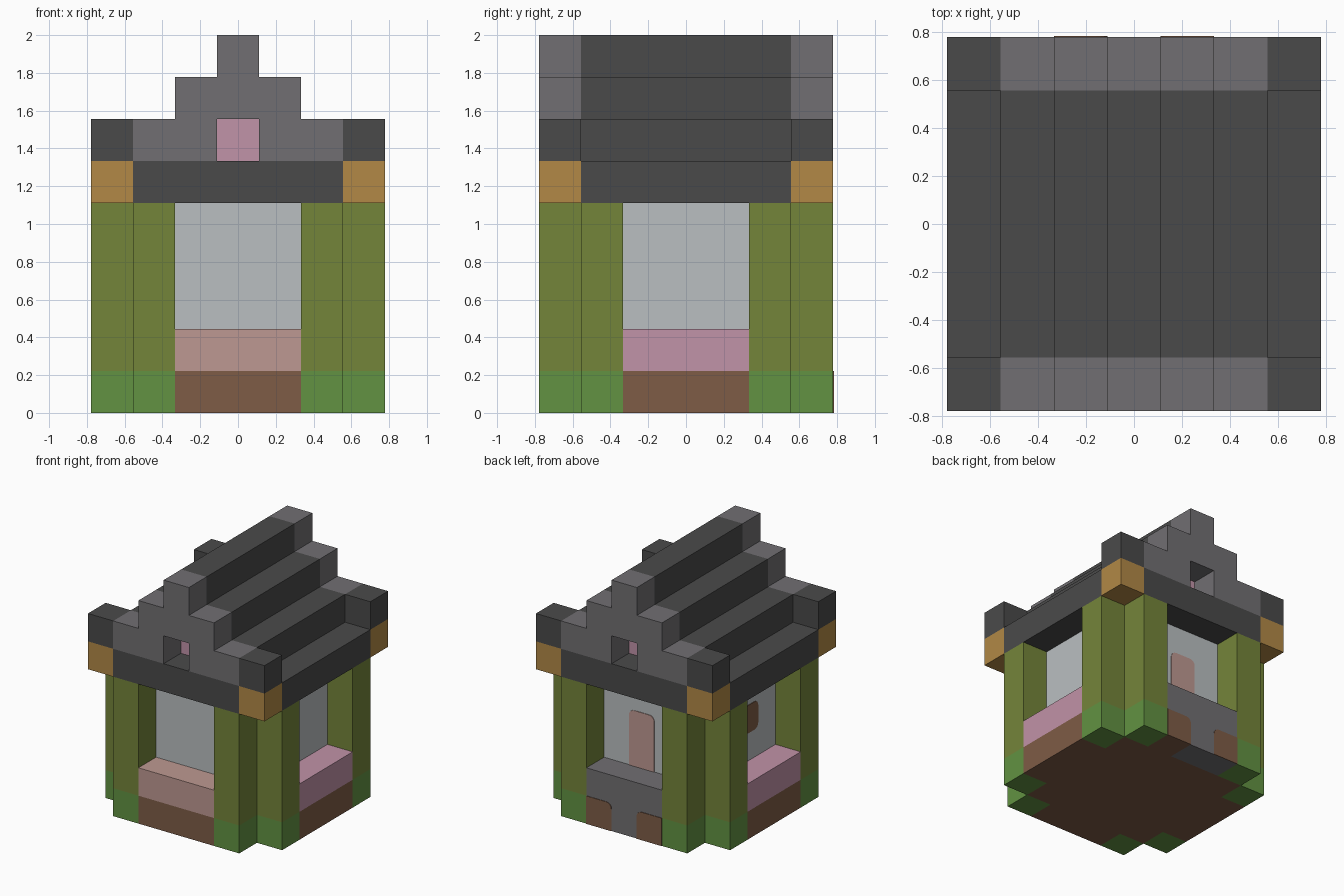
import bpy, bmesh, math

cube = bpy.data.objects.get("Cube")
if cube:
    bpy.data.objects.remove(cube, do_unlink=True)

U = 2 / 9  # one building block
THIN = 0.02  # painted plate thickness, in blocks


def material(name, rgb):
    def linear(c):
        c /= 255
        return c / 12.92 if c <= 0.04045 else ((c + 0.055) / 1.055) ** 2.4
    colour = (*[linear(c) for c in rgb], 1)
    mat = bpy.data.materials.new(name)
    mat.diffuse_color = colour
    mat.use_nodes = True
    bsdf = next(n for n in mat.node_tree.nodes if n.type == 'BSDF_PRINCIPLED')
    bsdf.inputs["Base Color"].default_value = colour
    bsdf.inputs["Roughness"].default_value = 0.9
    return mat


olive = material("olive", (116, 133, 58))
green = material("grass_green", (98, 146, 66))
brown = material("earth_brown", (126, 92, 70))
white = material("pale_grey", (186, 191, 193))
tan = material("timber_tan", (178, 137, 70))
dark = material("dark_slate", (74, 74, 74))
grey = material("stone_grey", (113, 111, 114))
salmon = material("salmon", (190, 153, 146))
pink = material("pink", (193, 147, 168))


def prism(name, outline, lo, hi, mat, axis='y', bottom=None):
    """Extrude an outline (across, up) along x or y; sizes in blocks."""
    bm = bmesh.new()

    def point(a, z, t):
        return bm.verts.new([c * U for c in ((a, t, z) if axis == 'y' else (t, a, z))])
    near = [point(a, z, lo) for a, z in outline]
    far = [point(a, z, hi) for a, z in outline]
    bm.faces.new(near)
    bm.faces.new(far[::-1])
    for i in range(len(near)):
        j = (i + 1) % len(near)
        bm.faces.new((near[i], far[i], far[j], near[j]))
    bmesh.ops.recalc_face_normals(bm, faces=bm.faces[:])
    bm.normal_update()
    if bottom:
        for f in bm.faces:
            f.material_index = int(f.normal.z < -0.9)
    mesh = bpy.data.meshes.new(name)
    bm.to_mesh(mesh)
    bm.free()
    mesh.materials.append(mat)
    if bottom:
        mesh.materials.append(bottom)
    obj = bpy.data.objects.new(name, mesh)
    bpy.context.collection.objects.link(obj)
    return obj


def box(name, x, y, z, mat, bottom=None):
    outline = [(x[0], z[0]), (x[1], z[0]), (x[1], z[1]), (x[0], z[1])]
    return prism(name, outline, y[0], y[1], mat, bottom=bottom)


def rounded(x0, x1, z0, z1, radii):
    """Rectangle outline with radii for bottom-left, bottom-right, top-right, top-left."""
    corners = [(x0, z0, 1, 1), (x1, z0, -1, 1), (x1, z1, -1, -1), (x0, z1, 1, -1)]
    pts = []
    for i, ((x, z, sx, sz), r) in enumerate(zip(corners, radii)):
        if not r:
            pts.append((x, z))
            continue
        for k in range(5):
            a = math.pi * (1 + i / 2 + k / 8)
            pts.append((x + sx * r + r * math.cos(a), z + sz * r + r * math.sin(a)))
    return pts


# Core: floor, pale walls and the ceiling under the roof
inner = (-2.5, 2.5)
middle = (-1.5, 1.5)
box("floor", inner, inner, (0, 2), brown)
box("walls", inner, inner, (2, 5), white)
box("ceiling", inner, inner, (5, 6), dark)

# Paired pillars at each corner, with grassy feet, and the eave corners above
for sx in (-1, 1):
    for sy in (-1, 1):
        for px, py in ((2, 3), (3, 2)):
            x = (sx * px - 0.5, sx * px + 0.5)
            y = (sy * py - 0.5, sy * py + 0.5)
            box("pillar_foot", x, y, (0, 1), green)
            box("pillar", x, y, (1, 5), olive)
        x = (sx * 3 - 0.5, sx * 3 + 0.5)
        y = (sy * 3 - 0.5, sy * 3 + 0.5)
        box("eave_corner", x, y, (5, 6), tan)
        box("corner_cap", x, y, (6, 7), dark)

# Foundations and window ledges on the front and sides
box("front_foundation", middle, (-3.5, -2.5), (0, 1), brown)
box("front_ledge", middle, (-3.5, -2.5), (1, 2), salmon)
for s in (-1, 1):
    side = (s * 3 - 0.5, s * 3 + 0.5)
    box("side_foundation", side, middle, (0, 1), brown)
    box("side_ledge", side, middle, (1, 2), pink)

# Back step with earth patches beside it
for x, under in ((-1, grey), (0, grey), (1, brown)):
    box("back_foundation", (x - 0.5, x + 0.5), (2.5, 3.5), (0, 1), grey, bottom=under)
box("back_ledge", middle, (2.5, 3.5), (1, 2), grey)
prism("earth_patch", rounded(-1.5, -0.5, 0, 1, (0, 0, 0.2, 0)), 3.5, 3.5 + THIN, brown)
prism("earth_patch", rounded(0.5, 1.5, 0, 1, (0, 0, 0, 0.2)), 3.5, 3.5 + THIN, brown)

# Door panel on the back wall and small shutter on the side wall
prism("door_panel", rounded(-0.5, 0.5, 2, 4, (0, 0, 0.2, 0.2)), 2.5, 2.5 + THIN, salmon)
prism("shutter", rounded(-0.5, 0.5, 3, 4, (0.2,) * 4), -2.5 - THIN, -2.5, brown, axis='x')

# Eave beams
for s in (-1, 1):
    run = (s * 3 - 0.5, s * 3 + 0.5)
    box("gable_beam", inner, run, (5, 6), dark)
    box("side_beam", run, inner, (5, 6), dark)

# Stepped roof between two stone gables, each with a small recessed opening
half = [(2.5, 6), (2.5, 7), (1.5, 7), (1.5, 8), (0.5, 8), (0.5, 9)]
steps = half + [(-x, z) for x, z in reversed(half)]
opening = [(-0.5, 6), (-0.5, 7), (0.5, 7), (0.5, 6)]
prism("roof", steps, -2.5, 2.5, dark)
for s in (-1, 1):
    prism("gable", steps + opening, s * 3 - 0.5, s * 3 + 0.5, grey)
    y = sorted((s * 2.5, s * (2.5 + THIN)))
    box("gable_window", (-0.5, 0.5), y, (6, 7), pink)
